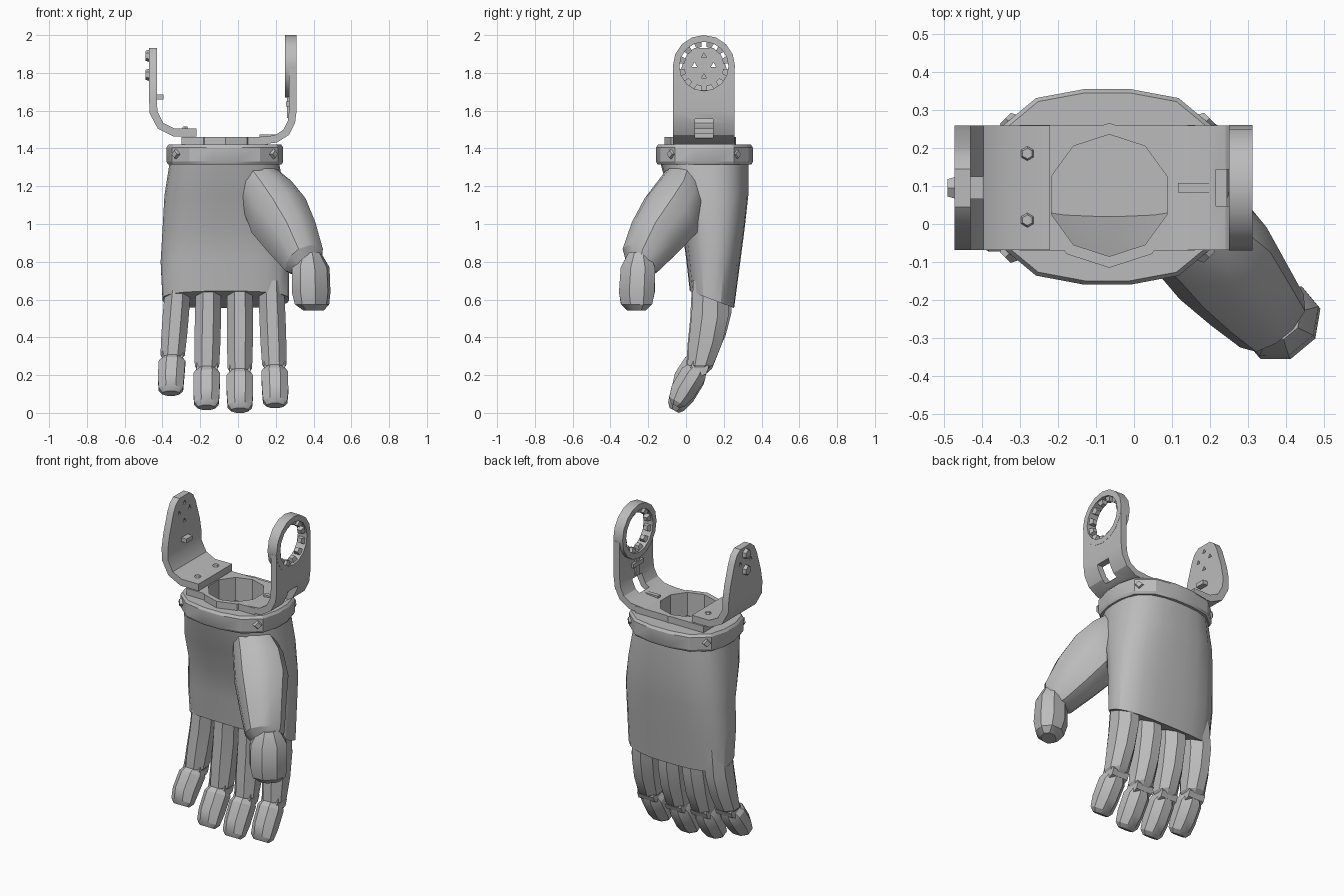
import bpy
import bmesh
from math import cos, sin, pi, radians
from mathutils import Vector as V, Matrix

if "Cube" in bpy.data.objects:
    bpy.data.objects.remove(bpy.data.objects["Cube"])

GREY = (0.5, 0.5, 0.5, 1)
metal = bpy.data.materials.new("plain_grey")
metal.diffuse_color = GREY
metal.use_nodes = True
metal.node_tree.nodes["Principled BSDF"].inputs["Base Color"].default_value = GREY

X, Y, Z = V((1, 0, 0)), V((0, 1, 0)), V((0, 0, 1))
MID_Y = 0.095


def shade(ob):
    bpy.ops.object.select_all(action="DESELECT")
    bpy.context.view_layer.objects.active = ob
    ob.select_set(True)
    bpy.ops.object.shade_smooth_by_angle(angle=radians(28))


def finish(name, bm):
    bmesh.ops.recalc_face_normals(bm, faces=bm.faces)
    mesh = bpy.data.meshes.new(name)
    bm.to_mesh(mesh)
    bm.free()
    mesh.materials.append(metal)
    ob = bpy.data.objects.new(name, mesh)
    bpy.context.collection.objects.link(ob)
    shade(ob)
    return ob


def oval(c, u, v, n=8, power=2.5):
    """Rounded-rectangle ring around c with half axes u and v."""
    pts = []
    for i in range(n):
        a = 2 * pi * (i + 0.5) / n
        k = (abs(cos(a)) ** power + abs(sin(a)) ** power) ** (-1 / power)
        pts.append(V(c) + u * cos(a) * k + v * sin(a) * k)
    return pts


def loft(name, rings):
    bm = bmesh.new()
    loops = [[bm.verts.new(p) for p in r] for r in rings]
    for a, b in zip(loops, loops[1:]):
        for i in range(len(a)):
            j = (i + 1) % len(a)
            bm.faces.new((a[i], a[j], b[j], b[i]))
    bm.faces.new(loops[0])
    bm.faces.new(loops[-1])
    return finish(name, bm)


def box(name, c, size):
    bm = bmesh.new()
    bmesh.ops.create_cube(bm, size=1, matrix=Matrix.Translation(c) @ Matrix.Diagonal((*size, 1)))
    return finish(name, bm)


def rod(name, c, r, depth, axis=Z, n=8, r2=None, spin=0):
    bm = bmesh.new()
    turn = axis.to_track_quat("Z", "Y").to_matrix().to_4x4()
    bmesh.ops.create_cone(bm, cap_ends=True, segments=n, radius1=r, radius2=r if r2 is None else r2,
                          depth=depth, matrix=Matrix.Translation(c) @ turn @ Matrix.Rotation(spin, 4, "Z"))
    return finish(name, bm)


def cut(ob, cutter):
    """Subtract the cutter from the object, then discard it."""
    cutter.hide_render = True
    bpy.context.view_layer.objects.active = ob
    mod = ob.modifiers.new("cut", "BOOLEAN")
    mod.operation, mod.object, mod.solver = "DIFFERENCE", cutter, "EXACT"
    bpy.ops.object.modifier_apply(modifier=mod.name)
    bpy.data.objects.remove(cutter)
    shade(ob)


def slab(x0, x1, y0, y1, z, slant=0, inset=0, power=2.8, n=24):
    """Horizontal section of the hand, optionally lower toward the back."""
    c = ((x0 + x1) / 2, (y0 + y1) / 2, z)
    ring = oval(c, X * ((x1 - x0) / 2 - inset), Y * ((y1 - y0) / 2 - inset), n, power)
    for p in ring:
        p.z -= slant * (p.y - y0) / (y1 - y0)
    return ring


# Palm sections from the knuckles up to the wrist
KNUCKLES = (-0.40, 0.27, 0.02, 0.255)
MIDDLE = (-0.41, 0.27, 0.0, 0.285)
HEEL = (-0.40, 0.27, -0.02, 0.31)
BASE = (-0.39, 0.25, -0.09, 0.33)
WRIST = (-0.36, 0.215, -0.14, 0.33)


def cavity():
    return loft("cavity_cutter", [slab(*HEEL, 0.95, inset=0.04), slab(*BASE, 1.15, inset=0.04),
                                  slab(*WRIST, 1.36, inset=0.03)])


palm = loft("palm", [slab(*KNUCKLES, 0.645, 0.09), slab(*MIDDLE, 0.82, 0.04), slab(*HEEL, 0.97),
                     slab(*BASE, 1.15), slab(*WRIST, 1.34)])


# Wrist cuff with chamfered outline and its corner studs
def wrist_hole():
    return rod("hole_cutter", (-0.065, 0.075, 1.4), 0.16, 0.4, n=10)


rim = (-0.38, 0.24, -0.16, 0.355)
cuff = loft("wrist_cuff", [slab(*rim, z, inset=i, n=16, power=2.8)
                           for z, i in ((1.315, 0.008), (1.33, 0), (1.405, 0), (1.42, 0.01))])
cut(cuff, wrist_hole())
for sx in (-1, 1):
    for sy in (-1, 1):
        out = V((sx, sy, 0)).normalized()
        rod("cuff_stud", V((-0.07 + sx * 0.25, MID_Y + sy * 0.165, 1.37)), 0.045, 0.05, out, 4, 0.02)

# Fingers: sections are (y, z, half width, half depth)
PROXIMAL = ((0.125, 0.70, 0.068, 0.095), (0.12, 0.50, 0.071, 0.1),
            (0.098, 0.36, 0.07, 0.092), (0.07, 0.235, 0.066, 0.07), (0.06, 0.205, 0.045, 0.045))
DISTAL = ((0.058, 0.22, 0.05, 0.05), (0.034, 0.185, 0.072, 0.07),
          (-0.022, 0.09, 0.071, 0.068), (-0.052, 0.035, 0.066, 0.05), (-0.063, 0.013, 0.046, 0.028))
tilt = V((0, 0.88, -0.48))
for label, top_x, tip_x, lift in (("little", -0.315, -0.355, 0.09), ("ring", -0.155, -0.167, 0.015),
                                  ("middle", 0.01, 0.01, 0.0), ("index", 0.175, 0.197, 0.025)):
    def place(y, z):
        t = min(1, (0.7 - z) / 0.6)
        return V((top_x + (tip_x - top_x) * t, y + lift * 0.25, z + lift * t))
    loft(label + "_finger_base", [oval(place(y, z), X * a, Y * b, 8, 3) for y, z, a, b in PROXIMAL])
    loft(label + "_finger_tip", [oval(place(y, z), X * a, tilt * b, 8, 3) for y, z, a, b in DISTAL])
    rod(label + "_finger_knuckle", place(0.066, 0.22), 0.048, 0.11, X, 8)

# Thumb: sections are (centre, half width across, half depth)
across, forward = V((0.77, 0.64, 0)), V((0.64, -0.77, 0))
rise = V((0.44, -0.53, 0.73))
THUMB_BASE = (((0.10, -0.005, 1.25), 0.11, 0.09), ((0.155, -0.025, 1.15), 0.14, 0.14),
              ((0.215, -0.08, 1.045), 0.15, 0.165), ((0.285, -0.165, 0.93), 0.13, 0.145),
              ((0.35, -0.24, 0.81), 0.11, 0.105), ((0.37, -0.255, 0.775), 0.08, 0.065))
THUMB_TIP = (((0.38, -0.25, 0.85), 0.06, 0.05), ((0.385, -0.255, 0.77), 0.103, 0.085),
             ((0.387, -0.26, 0.64), 0.105, 0.09), ((0.392, -0.262, 0.575), 0.095, 0.075),
             ((0.4, -0.262, 0.543), 0.06, 0.04))
thumb = loft("thumb_base", [oval(c, across * a, rise * b, 12) for c, a, b in THUMB_BASE])
loft("thumb_tip", [oval(c, across * a, forward * b, 8, 3) for c, a, b in THUMB_TIP])
for part in (palm, thumb):
    cut(part, cavity())

# Bracket floor and collar around the opening
for part in (box("bracket_floor", (-0.07, MID_Y, 1.44), (0.46, 0.33, 0.04)),
             rod("opening_collar", (-0.065, 0.075, 1.435), 0.19, 0.05, n=10)):
    cut(part, wrist_hole())


def strap(name, path, thick):
    """Flat bar following a path of (x, z, half width)."""
    pts = [V((x, MID_Y, z)) for x, z, w in path]
    rings = []
    for i, p in enumerate(pts):
        along = (pts[min(i + 1, len(pts) - 1)] - pts[max(i - 1, 0)]).normalized()
        n, w = along.cross(Y) * thick / 2, Y * path[i][2]
        rings.append([p + n + w, p + n - w, p - n - w, p - n + w])
    return loft(name, rings)


# Tapered arm on the right side
W = 0.163
tapered = strap("tapered_arm", ((-0.22, 1.485, W), (-0.34, 1.485, W), (-0.41, 1.52, W), (-0.447, 1.59, W),
                                (-0.45, 1.66, W), (-0.45, 1.74, 0.147), (-0.45, 1.86, 0.108),
                                (-0.45, 1.905, 0.085), (-0.45, 1.932, 0.05)), 0.042)
for dy, z in ((0, 1.89), (-0.05, 1.84), (0.05, 1.84), (0, 1.78)):
    cut(tapered, rod("hole_cutter", (-0.45, MID_Y + dy, z), 0.016, 0.2, X, 3))
box("arm_peg", (-0.415, MID_Y, 1.672), (0.04, 0.06, 0.025))
for z in (1.79, 1.89):
    rod("arm_bolt", (-0.475, MID_Y, z), 0.036, 0.03, -X, 6, 0.026)
for y in (0.01, 0.185):
    rod("floor_bolt", (-0.28, y, 1.5), 0.03, 0.03, Z, 6, 0.014)

# Ring arm on the left side, with a window near its bend
RING = V((0.28, MID_Y, 1.835))
ring_arm = strap("ring_arm", ((0.1, 1.44, W), (0.2, 1.45, W), (0.255, 1.485, W), (0.283, 1.54, W),
                              (0.29, 1.6, W), (0.29, 1.82, W)), 0.04)
ring = rod("ring_head", RING, 0.165, 0.062, X, 16)
for part in (ring_arm, ring):
    cut(part, rod("hole_cutter", RING, 0.13, 0.3, X, 16))
cut(ring_arm, box("window_cutter", (0.28, MID_Y, 1.505), (0.13, 0.095, 0.1)))
box("arm_rib", (0.275, MID_Y, 1.635), (0.03, 0.035, 0.15))
box("rib_stub", (0.275, MID_Y, 1.635), (0.04, 0.1, 0.025))
box("floor_rib", (0.16, MID_Y, 1.465), (0.09, 0.025, 0.02))
for i in range(12):
    a = 2 * pi * (i + 0.5) / 12
    radial = V((0, cos(a), sin(a)))
    rod("ring_tooth", RING + radial * 0.12, 0.032, 0.035, -radial, 4, 0.018, pi / 4)
